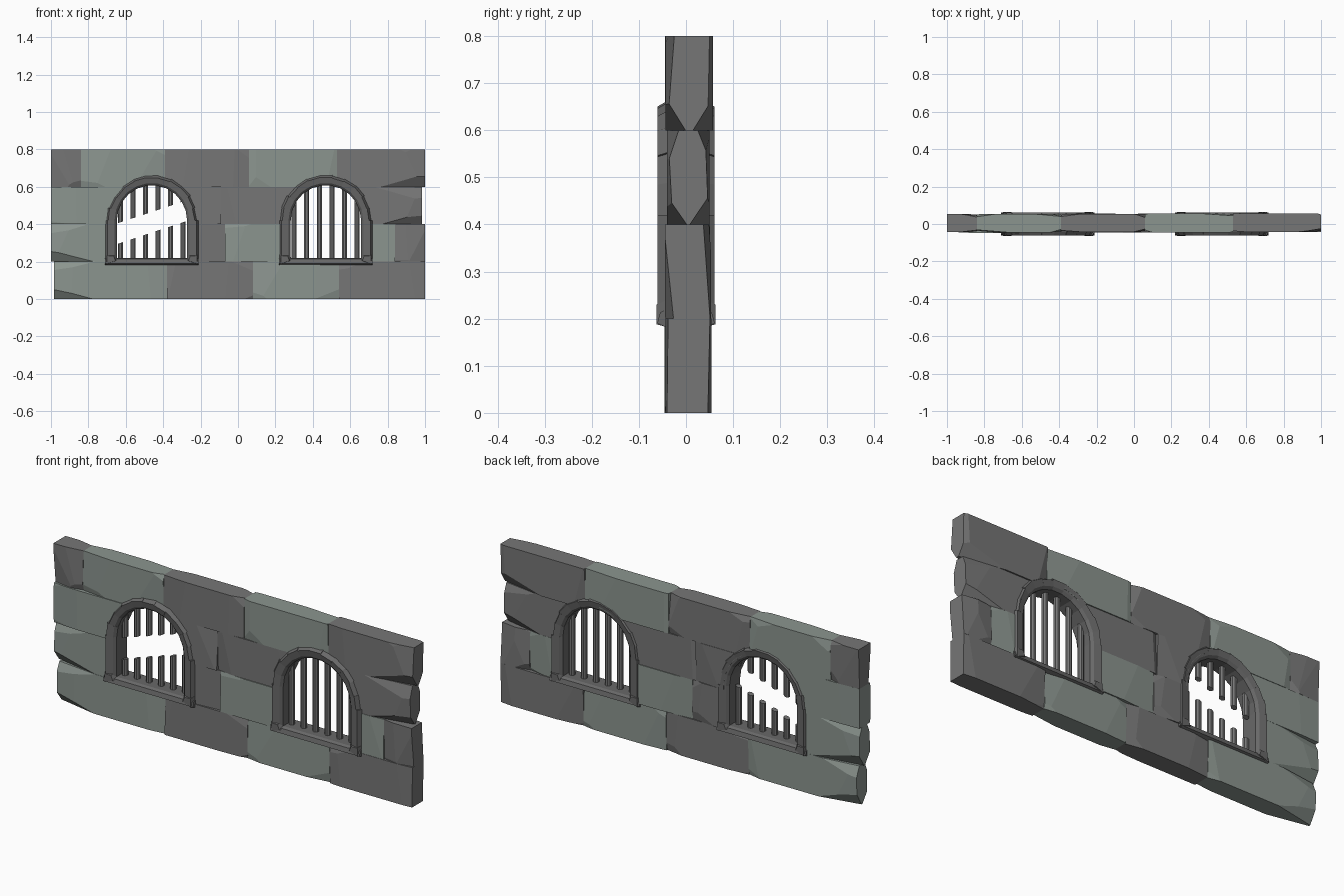
import bpy, bmesh, math, random
from mathutils import Vector

if "Cube" in bpy.data.objects:
    bpy.data.objects.remove(bpy.data.objects["Cube"])

random.seed(7)
R = random.uniform


def material(name, rgb):
    m = bpy.data.materials.new(name)
    m.diffuse_color = (*rgb, 1)
    m.use_nodes = True
    m.node_tree.nodes["Principled BSDF"].inputs["Base Color"].default_value = m.diffuse_color
    return m


DARK = material("dark_stone", (0.18, 0.18, 0.18))
GREEN = material("green_stone", (0.26, 0.30, 0.275))
TRIM = material("trim_stone", (0.14, 0.14, 0.14))
IRON = material("iron", (0.18, 0.18, 0.18))


def finish(bm, name, mat):
    bmesh.ops.recalc_face_normals(bm, faces=bm.faces)
    me = bpy.data.meshes.new(name)
    bm.to_mesh(me)
    bm.free()
    ob = bpy.data.objects.new(name, me)
    bpy.context.collection.objects.link(ob)
    if mat:
        me.materials.append(mat)
    return ob


def slice_off(bm, point, normal):
    """Remove everything on the normal side of a plane and cap the cut."""
    res = bmesh.ops.bisect_plane(bm, geom=bm.verts[:] + bm.edges[:] + bm.faces[:],
                                 plane_co=point, plane_no=normal, clear_outer=True)
    edges = [e for e in res["geom_cut"] if isinstance(e, bmesh.types.BMEdge)]
    if edges:
        bmesh.ops.contextual_create(bm, geom=edges)


def prism(bm, front, back):
    """Solid between two matching outlines."""
    a = [bm.verts.new(p) for p in front]
    b = [bm.verts.new(p) for p in back]
    n = len(a)
    for i in range(n):
        bm.faces.new((a[i], a[(i + 1) % n], b[(i + 1) % n], b[i]))
    bm.faces.new(a)
    bm.faces.new(b[::-1])


# window cutter: arched prism
ARCH_Z = 0.42
WINDOWS = (-0.46, 0.47)


def arch_cutter(cx):
    outline = [(0.21, 0.2)] + [(0.21 * math.cos(math.pi * i / 14), ARCH_Z + 0.21 * math.sin(math.pi * i / 14))
                               for i in range(15)] + [(-0.21, 0.2)]
    bm = bmesh.new()
    prism(bm, [(cx + x, -0.2, z) for x, z in outline], [(cx + x, 0.2, z) for x, z in outline])
    ob = finish(bm, "window_cutter", None)
    ob.hide_render = True
    return ob


cutters = [arch_cutter(cx) for cx in WINDOWS]


# wall stones: boxes with hewn corners
def stone(x0, x1, row, mat, rough=0):
    z0, z1 = row * 0.2, row * 0.2 + 0.2
    lo, hi = Vector((x0, -R(0.040, 0.048), z0)), Vector((x1, R(0.049, 0.057), z1))
    bm = bmesh.new()
    bmesh.ops.create_cube(bm, size=1)
    for v in bm.verts:
        v.co = (lo + hi) / 2 + Vector(v.co[i] * (hi[i] - lo[i]) for i in range(3))
    for sx in (-1, 1):
        for sy in (-1, 1):
            # shallow wedge along the upright edge
            px, py = (hi.x if sx > 0 else lo.x), (hi.y if sy > 0 else lo.y)
            a, b = R(0.02, 0.14), R(0.004, 0.011)
            a = min(a, (x1 - x0) * 0.4)
            tilt = R(-0.6, 0.6)
            slice_off(bm, (px - sx * a, py, (z0 + z1) / 2), Vector((sx * b, sy * a, tilt * b)).normalized())
            # corner chips, deep on exposed rounded ends
            for sz in (-1, 1):
                big = rough == sx and (sz < 0 or row < 3)
                if not big and R(0, 1) < 0.5:
                    continue
                a = R(0.18, 0.26) if big else R(0.05, 0.14)
                b = (0.042 if sz < 0 else 0.025) if big else R(0.008, 0.018)
                c = R(0.055, 0.075) if big else R(0.03, 0.08)
                a = min(a, (x1 - x0) * 0.5)
                pz = z1 if sz > 0 else z0
                slice_off(bm, (px - sx * a, py, pz), Vector((sx / a, sy / b, sz / c)).normalized())
    ob = finish(bm, "wall_stone", mat)
    for cx, cut in zip(WINDOWS, cutters):
        if x0 < cx + 0.21 and x1 > cx - 0.21 and 0 < row:
            mod = ob.modifiers.new("window", 'BOOLEAN')
            mod.operation, mod.object, mod.solver = 'DIFFERENCE', cut, 'EXACT'
            bpy.context.view_layer.objects.active = ob
            bpy.ops.object.modifier_apply(modifier=mod.name)


D, G = DARK, GREEN
# each course: start x, then (end x, colour, rounded end)
COURSES = [
    (-0.985, [(-0.38, G, -1), (0.08, D, 0), (0.54, G, 0), (1.0, D, 0)]),
    (-1.0, [(-0.47, G, -1), (-0.07, D, 0), (0.40, G, 0), (0.84, G, 0), (1.0, D, 0)]),
    (-1.0, [(-0.46, G, 0), (-0.09, D, 0), (0.42, D, 0), (0.985, D, 1)]),
    (-1.0, [(-0.84, D, 0), (-0.39, G, 0), (0.06, D, 0), (0.53, G, 0), (1.0, D, 1)]),
]
for row, (x, stones) in enumerate(COURSES):
    for x1, mat, rough in stones:
        stone(x, x1, row, mat, rough)
        x = x1
for c in cutters:
    bpy.data.objects.remove(c)

# frame cross-section: (distance from window axis, y)
HALF = [(0.188, -0.042), (0.200, -0.054), (0.238, -0.061), (0.250, -0.040)]
SECTION = HALF + [(r, -y) for r, y in reversed(HALF)]


def window_frame(cx):
    bm = bmesh.new()
    # upright jambs
    for s in (-1, 1):
        ends = [[(cx + s * r, y, z) for r, y in SECTION] for z in (0.2, ARCH_Z)]
        prism(bm, *ends)
    # arch stones
    n = 11
    for i in range(n):
        dr = R(-0.012, -0.003)
        ends = []
        for t in (i / n, (i + 1) / n):
            a = math.pi * t
            e = dr + R(-0.002, 0.003)
            ends.append([(cx + (r + e * (r > 0.22)) * math.cos(a), y * (1 + e),
                          ARCH_Z + (r + e * (r > 0.22)) * math.sin(a)) for r, y in SECTION])
        prism(bm, *ends)
    finish(bm, "window_frame", TRIM)
    # sill with tapered ends
    bm = bmesh.new()
    prof = [(-0.042, 0.182), (-0.061, 0.19), (-0.055, 0.213), (-0.042, 0.22)]
    prof += [(-y, z) for y, z in reversed(prof)]
    prism(bm, [(cx - 0.25, y, z) for y, z in prof], [(cx + 0.25, y, z) for y, z in prof])
    # small stop blocks where sill meets jambs
    for s in (-1, 1):
        for sy in (-1, 1):
            prism(bm, [(cx + s * r, sy * 0.04, z) for r, z in ((0.18, 0.205), (0.25, 0.182), (0.25, 0.24), (0.195, 0.24))],
                  [(cx + s * r, sy * 0.063, z) for r, z in ((0.195, 0.205), (0.24, 0.188), (0.24, 0.23), (0.205, 0.23))])
    finish(bm, "window_sill", TRIM)


def bar(x, low, high, slope_low=0, slope_high=0):
    """Octagonal bar; its ends may be cut on a slant."""
    bm = bmesh.new()
    ring = [(0.0145 * math.cos(math.pi * (k + .5) / 4), 0.0145 * math.sin(math.pi * (k + .5) / 4)) for k in range(8)]
    prism(bm, [(x + u, v, low + slope_low * u) for u, v in ring],
          [(x + u, v, high + slope_high * u) for u, v in ring])
    finish(bm, "window_bar", IRON)


for cx in WINDOWS:
    window_frame(cx)
    for i in range(6):
        off = (i - 2.5) * 0.067
        x = cx - 0.002 + off
        top = ARCH_Z + math.sqrt(0.2 ** 2 - off ** 2)
        if cx < 0:  # broken bars, sheared along a slant
            bar(x, 0.2, 0.355 + 0.33 * off, 0, 0.33)
            bar(x, 0.465 + 0.33 * off, top, 0.33, 0)
        else:
            bar(x, 0.2, top)
